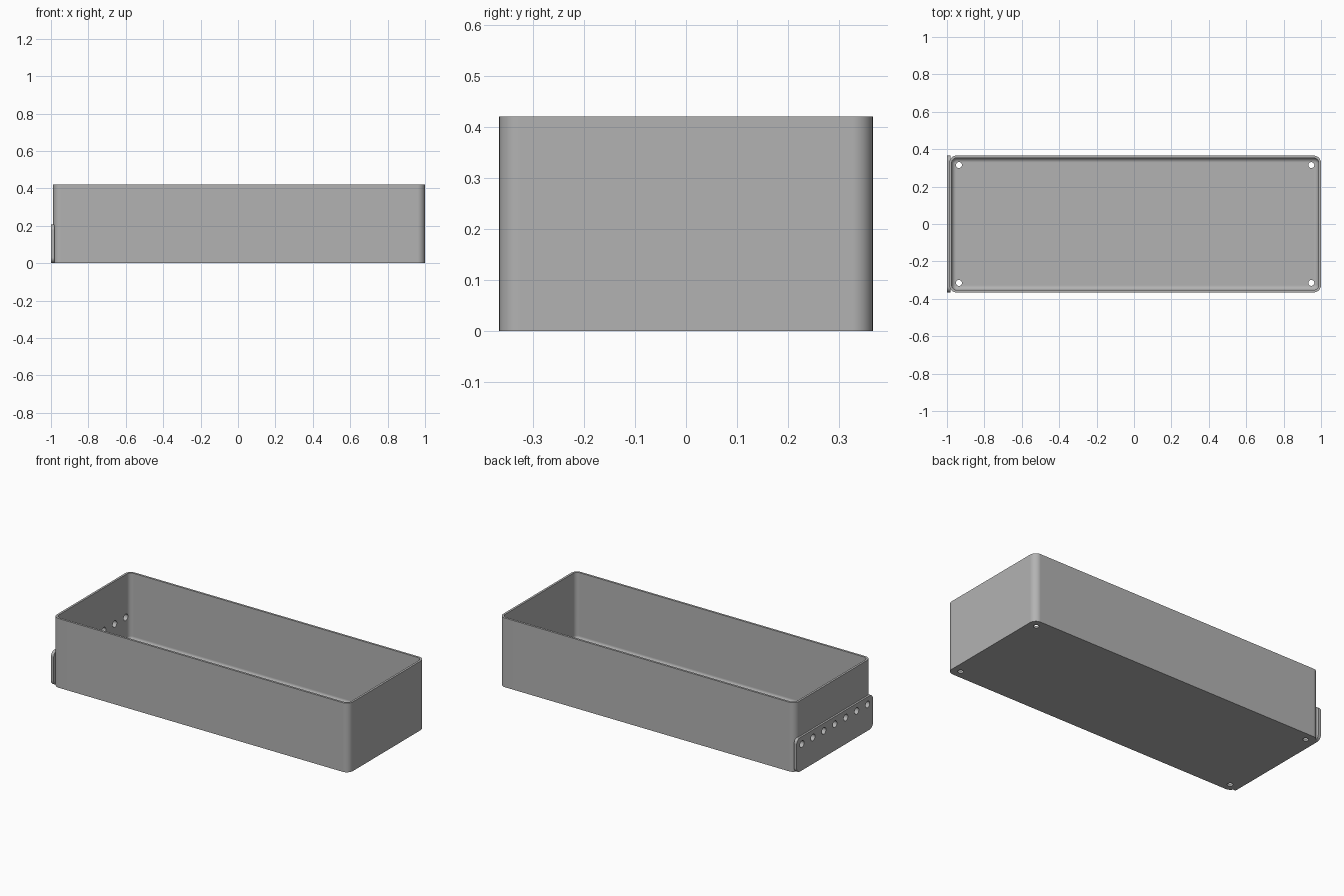
import bpy, bmesh
from math import sin, cos, pi
from mathutils import Matrix

if "Cube" in bpy.data.objects:
    bpy.data.objects.remove(bpy.data.objects["Cube"])

LEFT, RIGHT, HALF_Y, HEIGHT = -0.988, 1.0, 0.366, 0.42
WALL, CORNER, FILLET = 0.013, 0.04, 0.024
MID_X = (LEFT + RIGHT) / 2

grey = bpy.data.materials.new("plain grey")
grey.use_nodes = True
colour = (0.45, 0.45, 0.45, 1)
grey.diffuse_color = colour
grey.node_tree.nodes["Principled BSDF"].inputs["Base Color"].default_value = colour


def rounded_rect(hx, hy, r, steps=8):
    """Outline of a rounded rectangle, counter-clockwise."""
    pts = []
    for q, (sx, sy) in enumerate(((1, 1), (-1, 1), (-1, -1), (1, -1))):
        for i in range(steps + 1):
            a = (q + i / steps) * pi / 2
            pts.append((sx * (hx - r) + r * cos(a), sy * (hy - r) + r * sin(a)))
    return pts


def loft(name, hx, hy, r, levels, matrix):
    """Skin rounded rectangles given as (inset, height), capped at both ends."""
    bm = bmesh.new()
    rings = [[bm.verts.new((x, y, z)) for x, y in rounded_rect(hx - d, hy - d, r - d)]
             for d, z in levels]
    n = len(rings[0])
    for a, b in zip(rings, rings[1:]):
        for i in range(n):
            j = (i + 1) % n
            bm.faces.new((a[i], a[j], b[j], b[i]))
    bm.faces.new(rings[0][::-1])
    bm.faces.new(rings[-1])
    bmesh.ops.recalc_face_normals(bm, faces=bm.faces[:])
    bm.transform(matrix)
    return add_object(name, bm)


def add_object(name, bm):
    mesh = bpy.data.meshes.new(name)
    bm.to_mesh(mesh)
    bm.free()
    mesh.materials.append(grey)
    ob = bpy.data.objects.new(name, mesh)
    bpy.context.collection.objects.link(ob)
    return ob


def drills(name, places, radius, turn):
    """One cutter made of a cylinder at each place."""
    bm = bmesh.new()
    for p in places:
        bmesh.ops.create_cone(bm, cap_ends=True, segments=24, radius1=radius, radius2=radius,
                              depth=0.1, matrix=Matrix.Translation(p) @ turn)
    ob = add_object(name, bm)
    ob.hide_render = True
    return ob


# Open box: outside wall, rim, inside wall, rounded floor edge
levels = [(0, 0), (0, HEIGHT), (WALL, HEIGHT)]
for i in range(9):
    a = i / 8 * pi / 2
    levels.append((WALL + FILLET * (1 - cos(a)), WALL + FILLET * (1 - sin(a))))
box = loft("open_box", (RIGHT - LEFT) / 2, HALF_Y, CORNER, levels,
           Matrix.Translation((MID_X, 0, 0)))

# End plate with rounded corners, standing against the right end
upright = Matrix.Rotation(pi / 2, 4, "Y")
plate = loft("end_plate", 0.103, HALF_Y, 0.03, [(0, 0), (0, 0.018)],
             Matrix.Translation((-1, 0, 0.103)) @ upright)

# Row of holes through plate and wall, and four screw holes in the floor
row_drill = drills("row_hole_cutter", [(-0.99, i * 0.105, 0.16) for i in range(-3, 4)],
                   0.02, upright)
floor_drill = drills("floor_hole_cutter", [(MID_X + sx * 0.942, sy * 0.315, 0)
                                           for sx in (-1, 1) for sy in (-1, 1)],
                     0.016, Matrix.Identity(4))

for ob, cutters in ((box, (row_drill, floor_drill)), (plate, (row_drill,))):
    bpy.ops.object.select_all(action="DESELECT")
    ob.select_set(True)
    bpy.context.view_layer.objects.active = ob
    for cutter in cutters:
        mod = ob.modifiers.new("holes", "BOOLEAN")
        mod.operation, mod.solver, mod.object = "DIFFERENCE", "EXACT", cutter
        bpy.ops.object.modifier_apply(modifier=mod.name)
    bpy.ops.object.shade_smooth_by_angle(angle=pi / 6)
    ob.modifiers.new("even_shading", "WEIGHTED_NORMAL").keep_sharp = True

for cutter in (row_drill, floor_drill):
    bpy.data.objects.remove(cutter)
